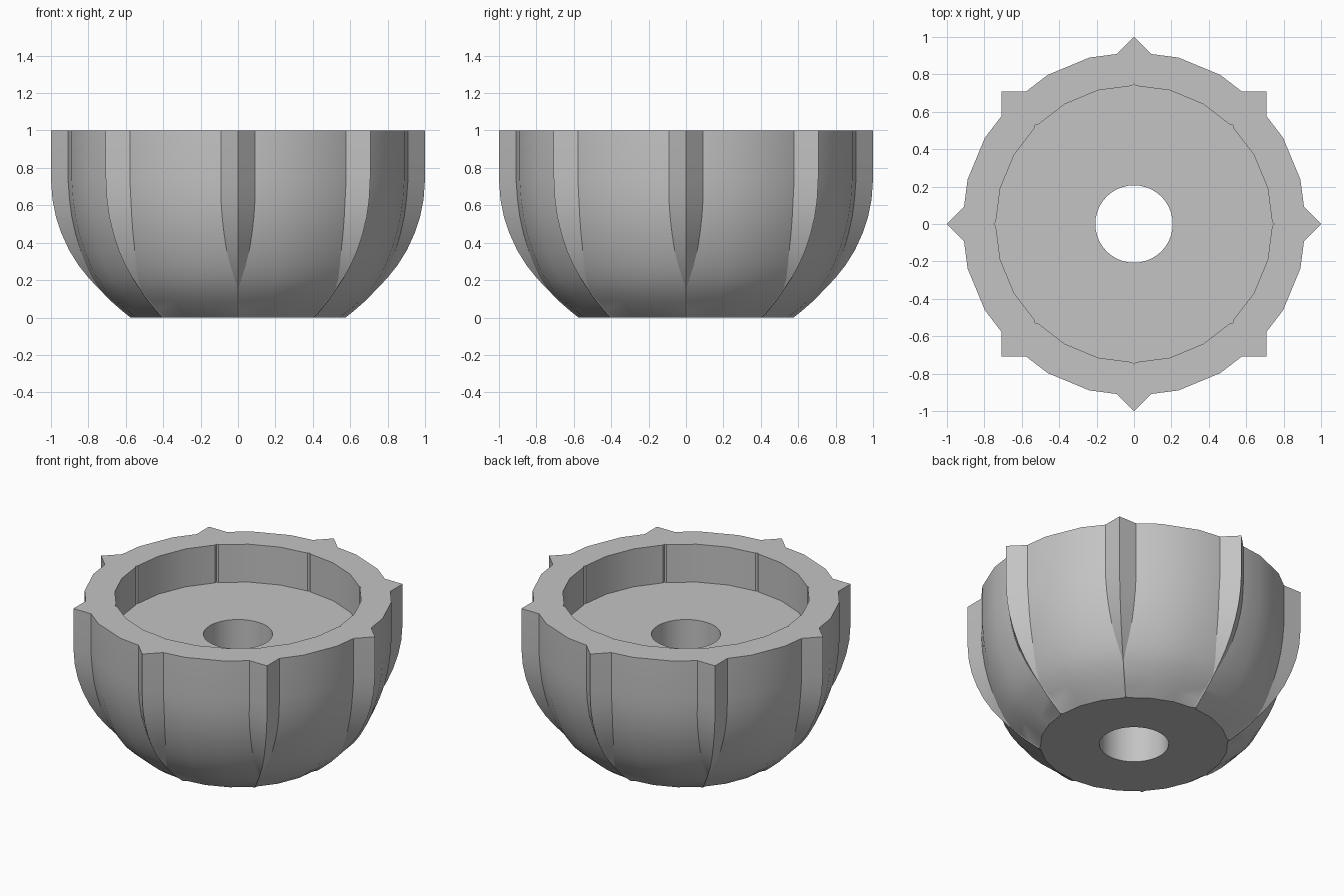
import bpy, bmesh, math

cube = bpy.data.objects.get("Cube")
if cube:
    bpy.data.objects.remove(cube, do_unlink=True)

grey = bpy.data.materials.new("light grey")
grey.use_nodes = True
grey.diffuse_color = (0.55, 0.55, 0.55, 1)
grey.node_tree.nodes["Principled BSDF"].inputs["Base Color"].default_value = (0.55, 0.55, 0.55, 1)

STEP = math.radians(15)


def ridged_ring(z, body, tip):
    """24-sided outline with a right-angled ridge every 45 degrees."""
    s = max(0.001, (tip - body) / (1 - math.tan(STEP / 2)))
    x = body - s * math.tan(STEP / 2)
    sector = [(tip, 0), (x, s),
              (body * math.cos(STEP), body * math.sin(STEP)),
              (body * math.cos(2 * STEP), body * math.sin(2 * STEP))]
    # the far ridge foot mirrors the near one about the sector's middle
    c = math.sqrt(0.5)
    sector.append((c * (x + s), c * (x - s)))
    ring = []
    for k in range(8):
        ca, sa = math.cos(k * math.pi / 4), math.sin(k * math.pi / 4)
        ring += [(px * ca - py * sa, px * sa + py * ca, z) for px, py in sector]
    return ring


def round_ring(z, r, n=40):
    return [(r * math.cos(2 * math.pi * i / n), r * math.sin(2 * math.pi * i / n), z)
            for i in range(n)]


# outer wall: height, body radius, ridge tip radius
wall = [(0, 0.562, 0.575), (0.04, 0.618, 0.625), (0.09, 0.677, 0.682),
        (0.15, 0.738, 0.740), (0.21, 0.780, 0.797), (0.28, 0.817, 0.853),
        (0.36, 0.850, 0.903), (0.45, 0.879, 0.944), (0.54, 0.900, 0.974),
        (0.63, 0.913, 0.992), (0.74, 0.921, 1.0), (1.0, 0.921, 1.0)]

rings = [ridged_ring(*row) for row in wall]
# recess in the top, then the hole through the middle
rings += [ridged_ring(1.0, 0.740, 0.749), ridged_ring(0.75, 0.740, 0.749),
          round_ring(0.75, 0.207), round_ring(0, 0.207)]

# skin the rings into one closed shell
bm = bmesh.new()
loops = [[bm.verts.new(p) for p in ring] for ring in rings]
for a, b in zip(loops, loops[1:] + loops[:1]):
    for i in range(40):
        j = (i + 1) % 40
        bm.faces.new((a[i], a[j], b[j], b[i]))
bmesh.ops.recalc_face_normals(bm, faces=bm.faces)

mesh = bpy.data.meshes.new("ridged_bowl")
bm.to_mesh(mesh)
bm.free()
mesh.materials.append(grey)
bowl = bpy.data.objects.new("ridged_bowl", mesh)
bpy.context.collection.objects.link(bowl)

bpy.ops.object.select_all(action='DESELECT')
bowl.select_set(True)
bpy.context.view_layer.objects.active = bowl
bpy.ops.object.shade_smooth_by_angle(angle=math.radians(28))
